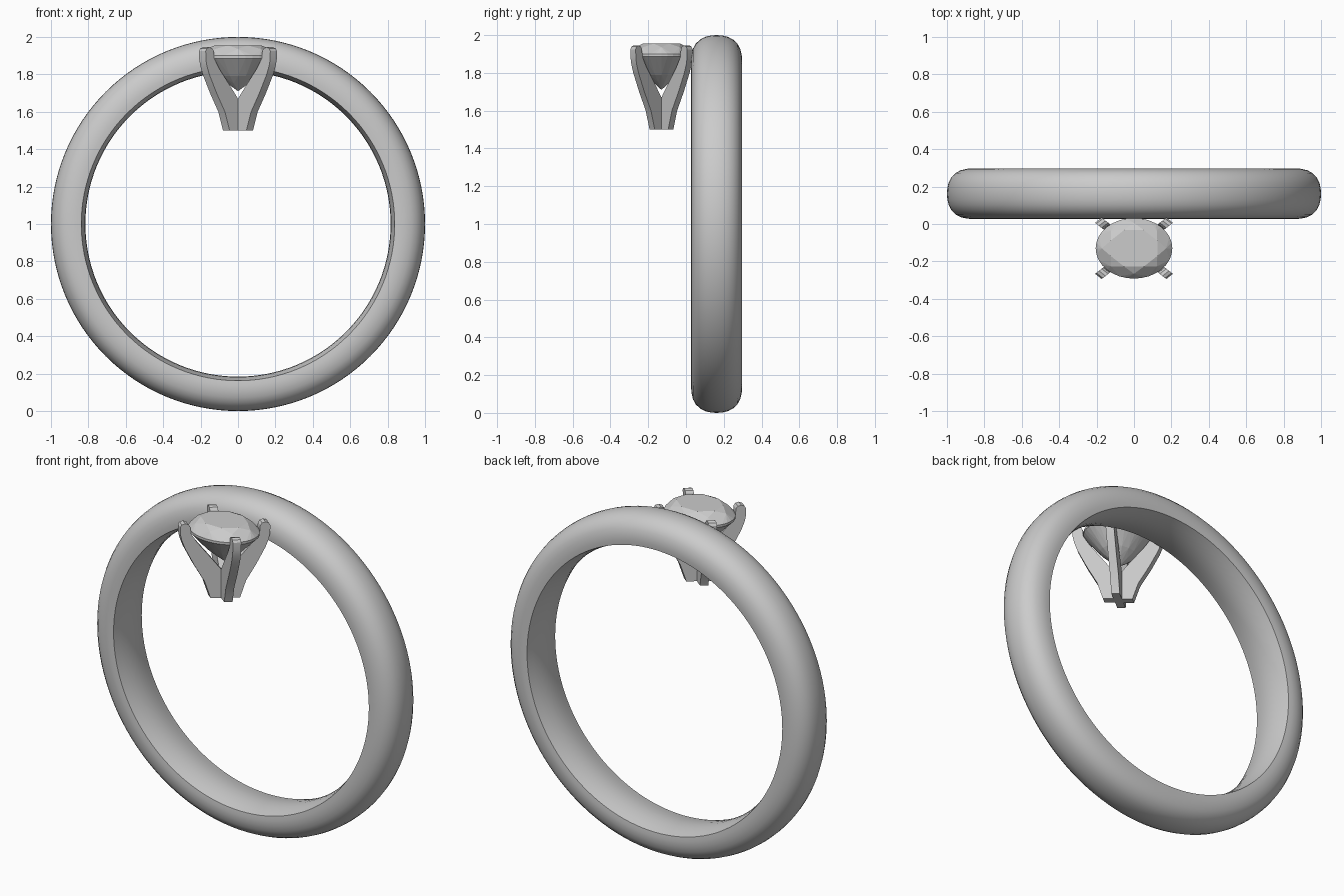
import bpy, bmesh, math
from mathutils import Vector

if "Cube" in bpy.data.objects:
    bpy.data.objects.remove(bpy.data.objects["Cube"])

SET_Y, SQUASH = -0.13, 0.79   # centre of the setting and its oval y scale


def finish(name, bm, smooth=None):
    bmesh.ops.recalc_face_normals(bm, faces=bm.faces[:])
    me = bpy.data.meshes.new(name)
    bm.to_mesh(me)
    bm.free()
    ob = bpy.data.objects.new(name, me)
    bpy.context.collection.objects.link(ob)
    if smooth:
        bpy.ops.object.select_all(action='DESELECT')
        ob.select_set(True)
        bpy.context.view_layer.objects.active = ob
        bpy.ops.object.shade_smooth_by_angle(angle=math.radians(smooth))
    return ob


def ring(n, r, z, offset=0.0):
    return [(r * math.cos(2 * math.pi * (k + offset) / n),
             r * math.sin(2 * math.pi * (k + offset) / n), z) for k in range(n)]


# Band: domed outside, slightly bulged inside, half profile as (radius, y offset)
half = [(1.0, 0), (0.998, 0.03), (0.991, 0.06), (0.977, 0.087), (0.955, 0.11),
        (0.928, 0.125), (0.895, 0.133), (0.865, 0.135), (0.838, 0.132),
        (0.827, 0.09), (0.819, 0.045), (0.816, 0)]
profile = half + [(r, -y) for r, y in half[-2:0:-1]]
bm = bmesh.new()
N = 128
loops = []
for k in range(N):
    a = 2 * math.pi * k / N
    loops.append([bm.verts.new((r * math.sin(a), 0.162 + y, 1 + r * math.cos(a)))
                  for r, y in profile])
for k in range(N):
    p, q = loops[k], loops[(k + 1) % N]
    for i in range(len(profile)):
        j = (i + 1) % len(profile)
        bm.faces.new((p[i], p[j], q[j], q[i]))
finish("band", bm, 40)

# Claws: four flat blades crossing at the centre, profile as (radius, z)
claw = [(0, 1.5), (0.088, 1.5), (0.124, 1.6), (0.187, 1.7), (0.242, 1.8),
        (0.26, 1.845), (0.268, 1.88), (0.269, 1.925), (0.26, 1.939), (0.24, 1.945),
        (0.22, 1.939), (0.209, 1.925), (0.205, 1.885), (0.166, 1.83),
        (0.075, 1.728), (0.025, 1.67), (0, 1.645)]
for i, name in enumerate(["back_right_claw", "back_left_claw",
                          "front_left_claw", "front_right_claw"]):
    a = math.radians(45 + 90 * i)
    u = Vector((math.cos(a), math.sin(a), 0))
    v = Vector((-u.y, u.x, 0))
    bm = bmesh.new()
    sides = []
    for w in (-0.025, 0.025):
        pts = [u * r + v * w for r, z in claw]
        sides.append([bm.verts.new((p.x, SET_Y + p.y * SQUASH, z))
                      for p, (r, z) in zip(pts, claw)])
    bm.faces.new(sides[0])
    bm.faces.new(sides[1][::-1])
    for k in range(len(claw)):
        j = (k + 1) % len(claw)
        bm.faces.new((sides[0][k], sides[0][j], sides[1][j], sides[1][k]))
    finish(name, bm, 25)

# Stone: brilliant cut made as the hull of its facet corners
bm = bmesh.new()
points = (ring(8, 0.135, 1.955, 0.5) + ring(8, 0.172, 1.936)
          + ring(32, 0.205, 1.900) + ring(32, 0.205, 1.886)
          + ring(16, 0.11, 1.79) + ring(8, 0.06, 1.752, 0.5) + [(0, 0, 1.71)])
for x, y, z in points:
    bm.verts.new((x, SET_Y + y * SQUASH, z))
res = bmesh.ops.convex_hull(bm, input=bm.verts[:])
loose = [g for g in bm.verts if not g.link_faces]
bmesh.ops.delete(bm, geom=loose, context='VERTS')
bmesh.ops.dissolve_limit(bm, angle_limit=math.radians(1), verts=bm.verts[:], edges=bm.edges[:])
finish("stone", bm)
